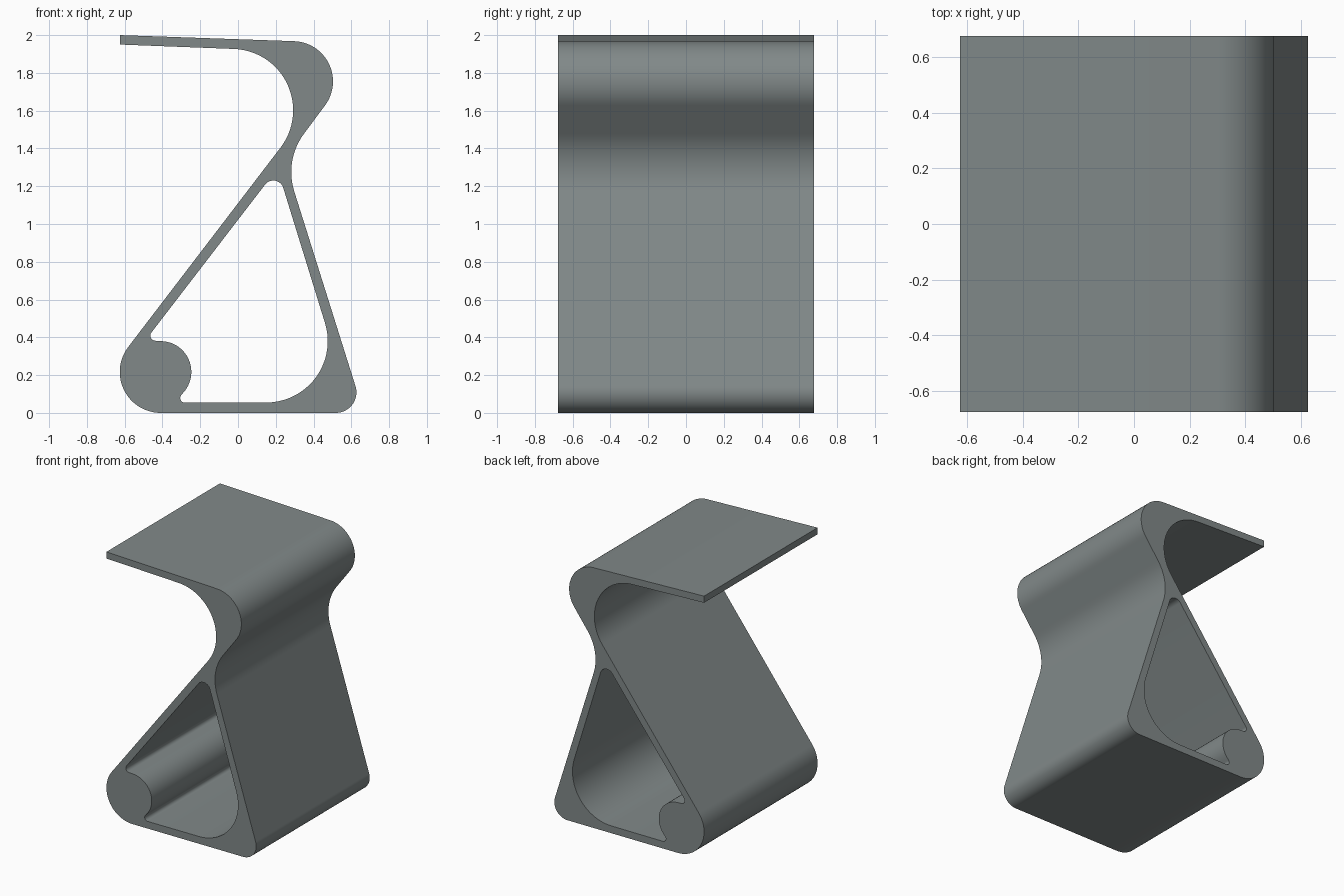
import bpy, bmesh, math
from mathutils import Vector

if "Cube" in bpy.data.objects:
    bpy.data.objects.remove(bpy.data.objects["Cube"])

HALF_DEPTH = 0.678


def belt(circles, step=math.radians(5)):
    """Closed loop of arcs joined by tangent lines.
    Circle = (x, z, r): r > 0 turns left, r < 0 turns right, r = 0 is a corner."""
    n = len(circles)
    heading = []
    for i in range(n):
        x1, z1, r1 = circles[i]
        x2, z2, r2 = circles[(i + 1) % n]
        s = (r2 - r1) / math.hypot(x2 - x1, z2 - z1)
        heading.append(math.atan2(z2 - z1, x2 - x1) - math.asin(max(-1, min(1, s))))
    points = []
    for i, (x, z, r) in enumerate(circles):
        if r == 0:
            points.append((x, z))
            continue
        start = heading[i - 1]
        sweep = (heading[i] - start) % math.tau
        if r < 0:
            sweep -= math.tau
        count = max(2, math.ceil(abs(sweep) / step))
        for k in range(count + 1):
            a = start + sweep * k / count - math.pi / 2
            points.append((x + r * math.cos(a), z + r * math.sin(a)))
    return points


# Outer silhouette: top shelf, neck, rolled foot, heel
outline = belt([
    (-0.626, 1.95, 0), (-0.033, 1.602, -0.325), (-0.409, 0.217, 0.217),
    (0.518, 0.109, 0.109), (0.622, 1.275, -0.34), (0.29, 1.755, 0.213),
    (-0.626, 2.0, 0),
])
# Triangular opening with the round lobe biting into its corner
opening = belt([
    (0.187, 1.175, 0.055), (-0.437, 0.409, 0.027), (-0.41, 0.217, -0.163),
    (-0.281, 0.079, 0.025), (0.15, 0.38, 0.325),
])

# Fill the profile and extrude it along the depth
bm = bmesh.new()
edges = []
for loop in (outline, opening):
    verts = [bm.verts.new((x, -HALF_DEPTH, z)) for x, z in loop]
    edges += [bm.edges.new((v, verts[(i + 1) % len(verts)])) for i, v in enumerate(verts)]
bmesh.ops.triangle_fill(bm, edges=edges, use_beauty=True, use_dissolve=False,
                        normal=Vector((0, -1, 0)))
result = bmesh.ops.extrude_face_region(bm, geom=bm.faces[:], use_keep_orig=True)
bmesh.ops.translate(bm, vec=(0, 2 * HALF_DEPTH, 0),
                    verts=[g for g in result["geom"] if isinstance(g, bmesh.types.BMVert)])
bmesh.ops.recalc_face_normals(bm, faces=bm.faces[:])
mesh = bpy.data.meshes.new("side_table_body")
bm.to_mesh(mesh)
bm.free()

body = bpy.data.objects.new("side_table_body", mesh)
bpy.context.collection.objects.link(body)
grey = bpy.data.materials.new("slate grey")
grey.diffuse_color = (0.22, 0.25, 0.25, 1)
grey.use_nodes = True
grey.node_tree.nodes["Principled BSDF"].inputs["Base Color"].default_value = grey.diffuse_color
mesh.materials.append(grey)

bpy.context.view_layer.objects.active = body
body.select_set(True)
bpy.ops.object.shade_smooth_by_angle(angle=math.radians(30))
